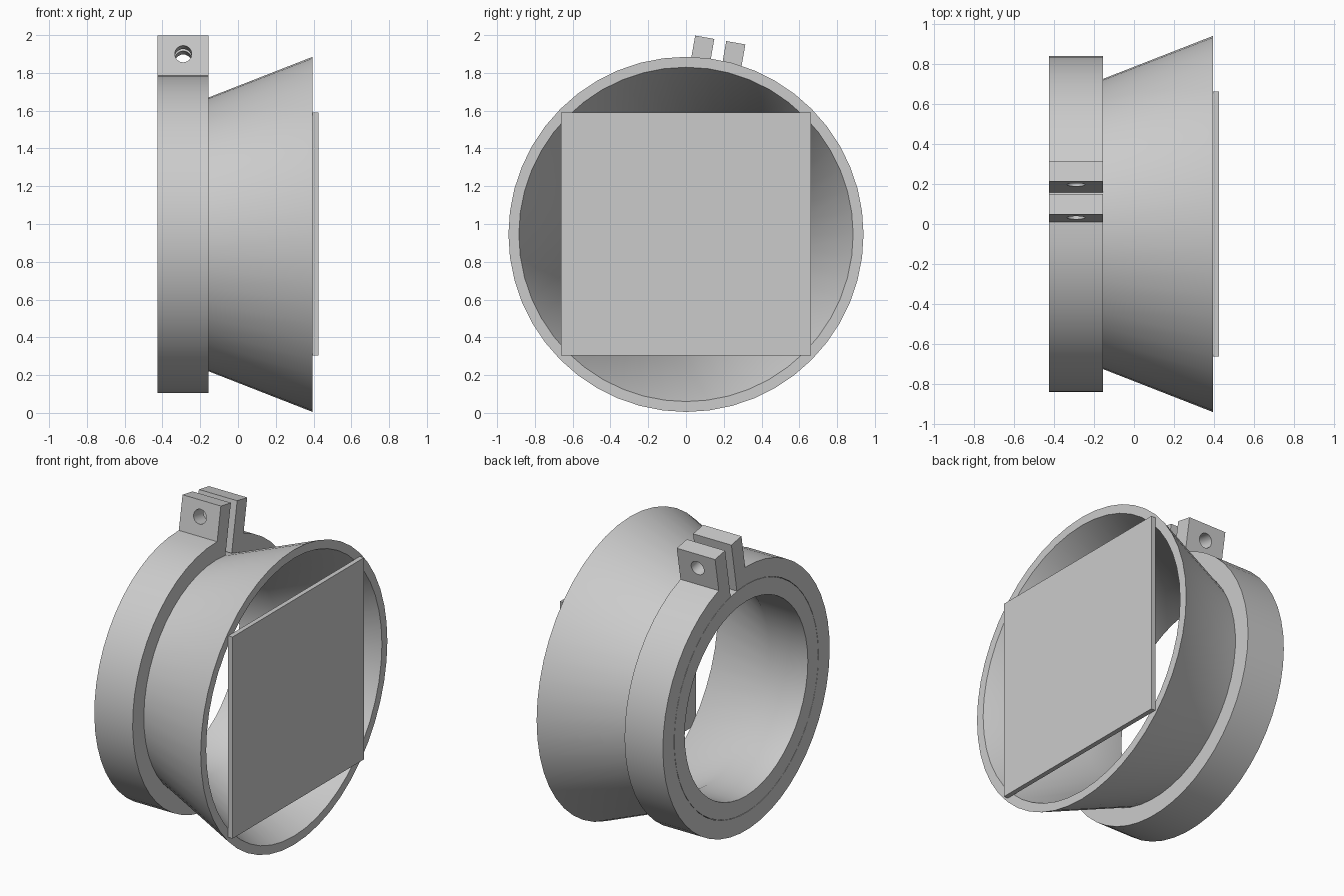
import bpy, bmesh, math
from math import sin, cos, asin, pi, radians, sqrt

if "Cube" in bpy.data.objects:
    bpy.data.objects.remove(bpy.data.objects["Cube"], do_unlink=True)

SEG = 48
AXIS_Z = 0.945                     # height of the common axis
BACK, STEP, FRONT = -0.425, -0.155, 0.395
TILT = radians(10)                 # lean of the clamp lugs

grey = bpy.data.materials.new("plain grey")
grey.use_nodes = True
grey.diffuse_color = (0.6, 0.6, 0.6, 1)
grey.node_tree.nodes["Principled BSDF"].inputs["Base Color"].default_value = (0.6, 0.6, 0.6, 1)


def make_object(name, bm):
    bmesh.ops.recalc_face_normals(bm, faces=bm.faces)
    mesh = bpy.data.meshes.new(name)
    bm.to_mesh(mesh)
    bm.free()
    mesh.materials.append(grey)
    obj = bpy.data.objects.new(name, mesh)
    bpy.context.collection.objects.link(obj)
    return obj


def activate(obj):
    bpy.ops.object.select_all(action='DESELECT')
    obj.select_set(True)
    bpy.context.view_layer.objects.active = obj


def smooth(obj):
    activate(obj)
    bpy.ops.object.shade_smooth_by_angle(angle=radians(30))


def lathe(name, profile):
    """Spin a closed (x, radius) profile around the x axis."""
    bm = bmesh.new()
    rings = []
    for i in range(SEG):
        a = 2 * pi * i / SEG
        rings.append([bm.verts.new((x, r * sin(a), AXIS_Z + r * cos(a))) for x, r in profile])
    n = len(profile)
    for i in range(SEG):
        p, q = rings[i], rings[(i + 1) % SEG]
        for j in range(n):
            k = (j + 1) % n
            bm.faces.new((p[j], p[k], q[k], q[j]))
    return make_object(name, bm)


# Flared hood with its sleeve
hood = lathe("flared_hood", [(BACK, 0.725), (STEP, 0.725), (FRONT, 0.94),
                             (FRONT, 0.885), (STEP, 0.62), (BACK, 0.62)])
smooth(hood)

# Split clamp band with two lugs, as one extruded outline
R, RI, LUG_TOP, HALF, GAP = 0.84, 0.727, 1.045, 0.135, 0.032


def arc(radius, offset):
    start = asin(offset / radius)
    span = 2 * (pi - start)
    return [(radius * sin(start + span * i / SEG), radius * cos(start + span * i / SEG))
            for i in range(SEG + 1)]


outline = [(GAP, LUG_TOP), (HALF, LUG_TOP)] + arc(R, HALF)
outline += [(-HALF, LUG_TOP), (-GAP, LUG_TOP)] + arc(RI, GAP)[::-1]

bm = bmesh.new()
verts = [bm.verts.new((BACK, t * cos(TILT) + r * sin(TILT),
                       AXIS_Z + r * cos(TILT) - t * sin(TILT))) for t, r in outline]
face = bm.faces.new(verts)
result = bmesh.ops.extrude_face_region(bm, geom=[face], use_keep_orig=True)
moved = [g for g in result["geom"] if isinstance(g, bmesh.types.BMVert)]
bmesh.ops.translate(bm, verts=moved, vec=(STEP - BACK, 0, 0))
bmesh.ops.triangulate(bm, faces=[f for f in bm.faces if len(f.verts) > 4])
clamp = make_object("clamp_band", bm)

# Bolt hole through both lugs
bolt_r = 0.946
bpy.ops.mesh.primitive_cylinder_add(
    vertices=24, radius=0.045, depth=0.5,
    location=(-0.29, bolt_r * sin(TILT), AXIS_Z + bolt_r * cos(TILT)),
    rotation=(pi / 2 - TILT, 0, 0))
cutter = bpy.context.object
cutter.name = "bolt_hole_cutter"
cutter.hide_render = True
cutter.data.materials.append(grey)
cut = clamp.modifiers.new("bolt hole", 'BOOLEAN')
cut.operation = 'DIFFERENCE'
cut.solver = 'EXACT'
cut.object = cutter
activate(clamp)
bpy.ops.object.modifier_apply(modifier=cut.name)
bpy.data.objects.remove(cutter, do_unlink=True)
smooth(clamp)

# Square plate across the wide mouth
bm = bmesh.new()
bmesh.ops.create_cube(bm, size=1)
bmesh.ops.scale(bm, verts=bm.verts, vec=(0.03, 1.325, 1.285))
bmesh.ops.translate(bm, verts=bm.verts, vec=(FRONT + 0.015, 0, AXIS_Z + 0.002))
make_object("front_plate", bm)
